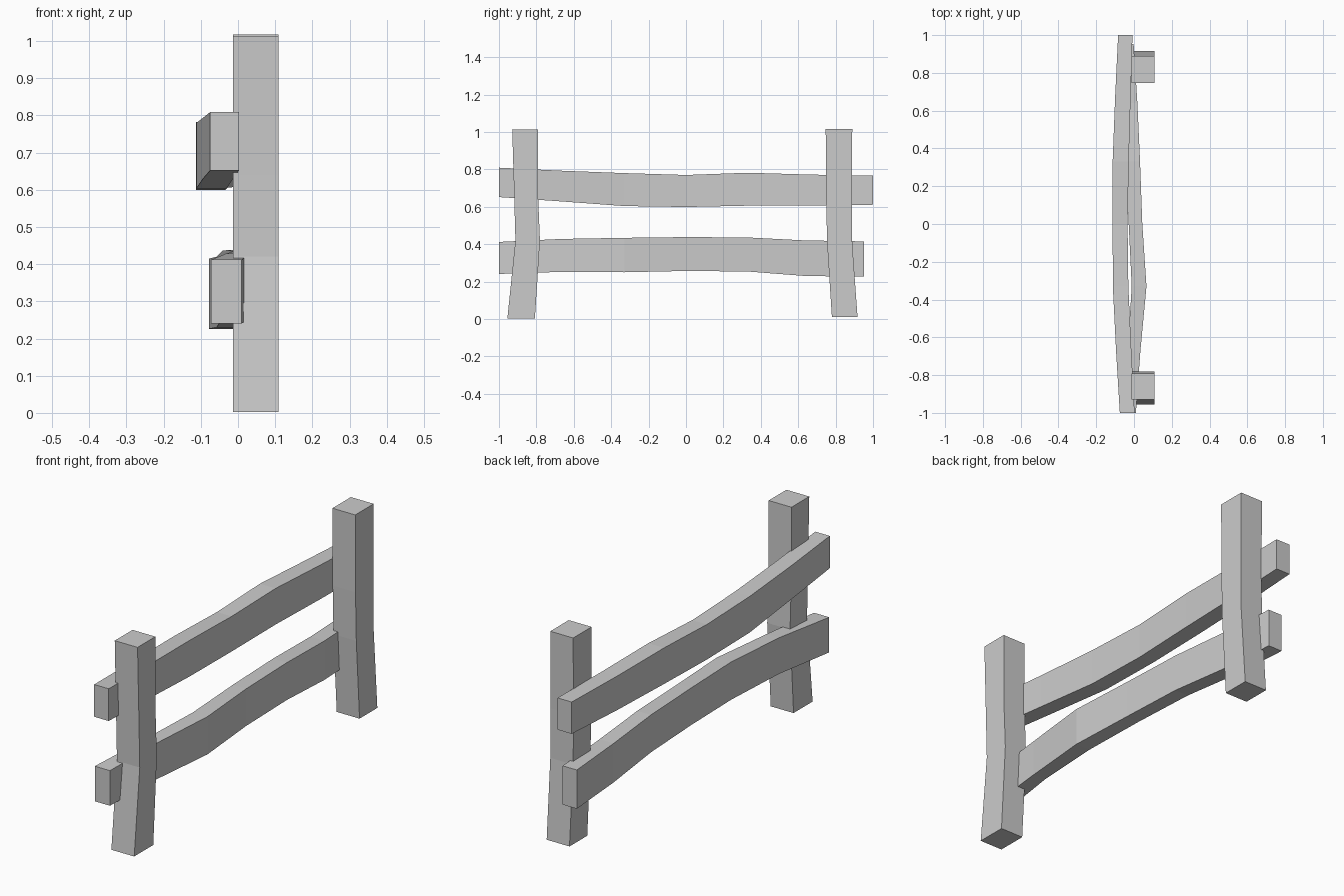
import bpy, bmesh

wood = bpy.data.materials.new("grey wood")
wood.diffuse_color = (0.6, 0.6, 0.6, 1)


def beam(name, rings):
    """Four-sided beam lofted through rings of four corner points."""
    bm = bmesh.new()
    loops = [[bm.verts.new(p) for p in ring] for ring in rings]
    for a, b in zip(loops, loops[1:]):
        for i in range(4):
            j = (i + 1) % 4
            bm.faces.new((a[i], a[j], b[j], b[i]))
    bm.faces.new(loops[0])
    bm.faces.new(loops[-1])
    bmesh.ops.recalc_face_normals(bm, faces=bm.faces)
    mesh = bpy.data.meshes.new(name)
    bm.to_mesh(mesh)
    bm.free()
    mesh.materials.append(wood)
    bpy.context.collection.objects.link(bpy.data.objects.new(name, mesh))


def post(name, sections):
    # section: height, y min, y max
    x0, x1 = -0.014, 0.109
    beam(name, [[(x0, a, z), (x1, a, z), (x1, b, z), (x0, b, z)]
                for z, a, b in sections])


def rail(name, sections):
    # section: y, x min, x max, z min, z max
    beam(name, [[(a, y, c), (b, y, c), (b, y, d), (a, y, d)]
                for y, a, b, c, d in sections])


# Bent upright posts
post("front_post", [(0.003, -0.955, -0.808), (0.42, -0.912, -0.781),
                    (0.64, -0.918, -0.79), (1.012, -0.929, -0.792)])
post("back_post", [(0.012, 0.780, 0.917), (0.40, 0.755, 0.889),
                   (0.64, 0.749, 0.886), (1.017, 0.747, 0.889)])

# Warped rails
rail("upper_rail", [(-1.0, -0.075, 0.003, 0.652, 0.809),
                    (-0.67, -0.095, -0.014, 0.629, 0.793),
                    (-0.33, -0.112, -0.030, 0.604, 0.780),
                    (0.0, -0.113, -0.034, 0.599, 0.770),
                    (0.33, -0.113, -0.028, 0.606, 0.782),
                    (0.67, -0.100, -0.018, 0.606, 0.772),
                    (1.0, -0.084, -0.008, 0.611, 0.766)])
rail("lower_rail", [(-1.0, -0.072, 0.010, 0.241, 0.412),
                    (-0.67, -0.033, 0.034, 0.252, 0.428),
                    (-0.33, -0.012, 0.066, 0.250, 0.434),
                    (0.0, -0.028, 0.044, 0.257, 0.438),
                    (0.33, -0.042, 0.032, 0.254, 0.436),
                    (0.64, -0.058, 0.018, 0.230, 0.420),
                    (0.952, -0.078, -0.002, 0.226, 0.415)])
